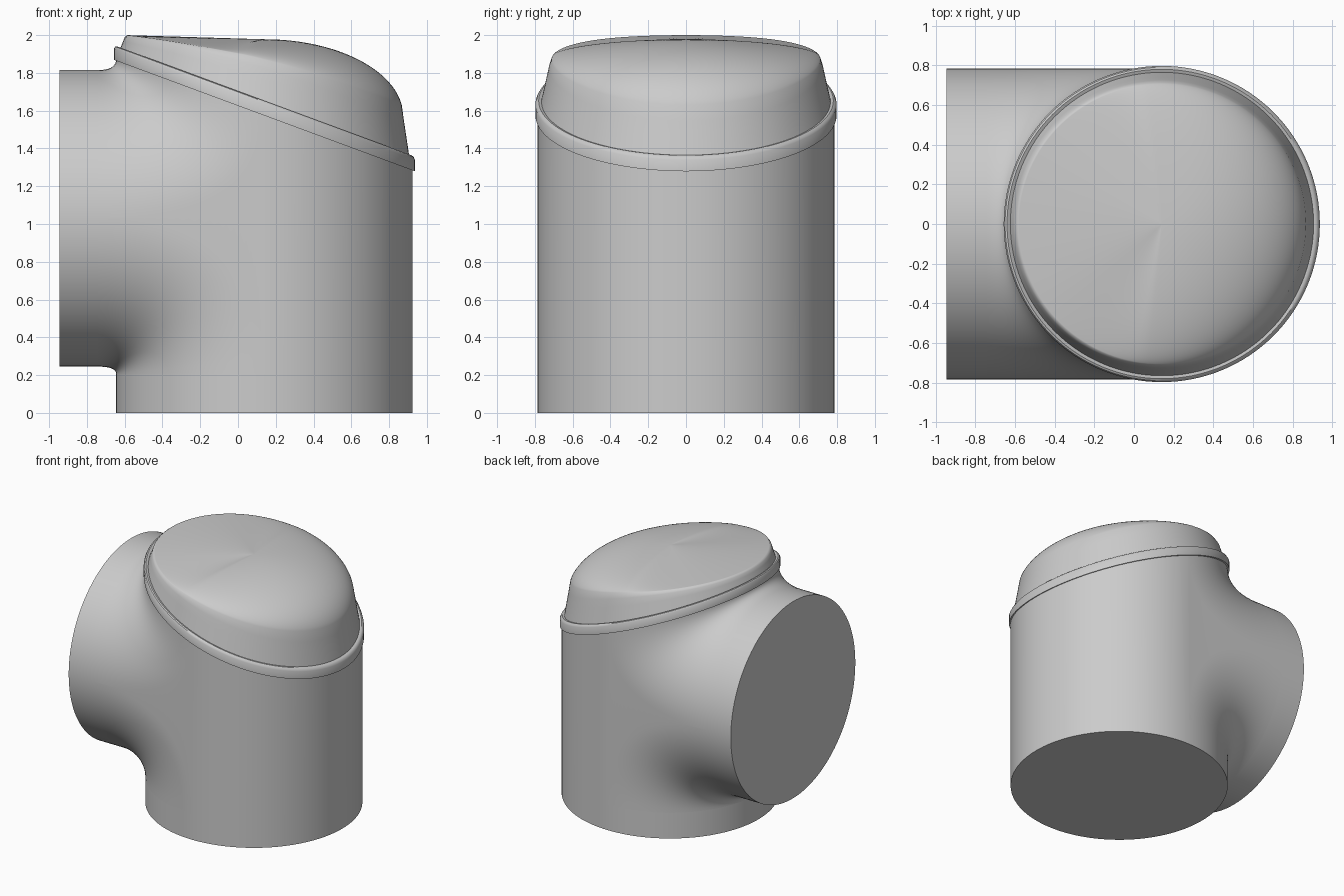
import bpy, bmesh
from math import sin, cos, pi, sqrt, radians

if "Cube" in bpy.data.objects:
    bpy.data.objects.remove(bpy.data.objects["Cube"], do_unlink=True)

SEGS = 128
R = 0.785        # radius of both pipes
CX = 0.14        # axis of the upright pipe
CZ = 1.03        # axis of the side pipe
COLLAR_X = -0.74  # where the side pipe starts to flare
COLLAR_Z = 0.205  # where the upright pipe starts to flare

grey = bpy.data.materials.new("plain_grey")
grey.use_nodes = True
grey.diffuse_color = (0.6, 0.6, 0.6, 1)
grey.node_tree.nodes["Principled BSDF"].inputs["Base Color"].default_value = (0.6, 0.6, 0.6, 1)


def loft(name, rings, cap_start=False, cap_end=False, wrap=False, angle=35):
    """Skin a list of closed rings with quads."""
    bm = bmesh.new()
    rows = [[bm.verts.new(p) for p in ring] for ring in rings]
    pairs = list(zip(rows, rows[1:])) + ([(rows[-1], rows[0])] if wrap else [])
    for a, b in pairs:
        for i in range(len(a)):
            j = (i + 1) % len(a)
            bm.faces.new((a[i], a[j], b[j], b[i]))
    if cap_start:
        bm.faces.new(rows[0][::-1])
    if cap_end:
        bm.faces.new(rows[-1])
    bmesh.ops.remove_doubles(bm, verts=bm.verts, dist=0.00005)
    bmesh.ops.recalc_face_normals(bm, faces=bm.faces)
    mesh = bpy.data.meshes.new(name)
    bm.to_mesh(mesh)
    bm.free()
    mesh.materials.append(grey)
    mesh.shade_smooth()
    mesh.set_sharp_from_angle(angle=radians(angle))
    ob = bpy.data.objects.new(name, mesh)
    bpy.context.collection.objects.link(ob)
    return ob


def slant(x):
    """Height of the sloping cut across the upright pipe."""
    return 1.87 - 0.37 * (x + 0.66)


def upright_ring(radius, height):
    """Ring round the upright axis; height is a function of x."""
    pts = []
    for i in range(SEGS):
        a = 2 * pi * i / SEGS
        x = CX + radius * cos(a)
        pts.append((x, radius * sin(a), height(x)))
    return pts


def side_ring(x):
    return [(x, R * sin(2 * pi * i / SEGS), CZ + R * cos(2 * pi * i / SEGS))
            for i in range(SEGS)]


# Upright pipe with a sloping top
loft("upright_pipe", [upright_ring(R, lambda x: 0),
                      upright_ring(R, lambda x: COLLAR_Z),
                      upright_ring(R, lambda x: slant(x) + 0.03)], True, True)

# Side pipe stub
loft("side_pipe", [side_ring(-0.945), side_ring(COLLAR_X)], True)

# Flared junction: each column curves from the side collar to the upright pipe
columns = []
half = SEGS // 2
for sign, start in ((1, -pi / 2), (-1, pi / 2)):
    for i in range(half + 1):
        a = start + pi * i / half
        rise = abs(cos(a))
        columns.append((R * sin(a), CX - R * rise, CZ + sign * R * rise, sign))
junction = []
STEPS = 20
for k in range(STEPS + 1):
    t = k / STEPS
    ring = []
    for y, xi, zi, sign in columns:
        end = slant(xi) + 0.01 if sign > 0 else COLLAR_Z
        u, v, w = (1 - t) ** 2, 2 * t * (1 - t), t * t
        ring.append((u * COLLAR_X + (v + w) * xi, y, (u + v) * zi + w * end))
    junction.append(ring)
loft("flared_junction", junction)

# Sloping rim band with a rounded upper lip
band = [(0.76, 0.0), (0.797, 0.0), (0.797, 0.06), (0.79, 0.073),
        (0.78, 0.078), (0.768, 0.075), (0.755, 0.07)]
loft("rim_band", [upright_ring(r, lambda x, h=h: slant(x) + h) for r, h in band],
     wrap=True)


# Domed lid: tapering wall, soft shoulder, then a crown lowest away from the stub
def lid_point(a, stage, value):
    c = cos(a)
    top_r = 0.72 + 0.015 * c * c
    top_z = 1.85 - 0.215 * c - 0.065 * c * c
    if stage == "wall":
        r = 0.768 + (top_r - 0.768) * value
        base = slant(CX + 0.768 * c) + 0.06
        z = base + (top_z - base) * value
    else:
        drop = 1.978 - top_z
        w = min(1, max(0, drop / 0.1))
        r = top_r * value
        z = top_z + drop * (w * sqrt(1 - value * value) + (1 - w) * (1 - value))
    return (CX + r * c, r * sin(a), z)


DOME = 28
stages = [("wall", v) for v in (0, 0.3, 0.6, 0.88)]
stages += [("dome", cos(0.15 + (pi / 2 - 0.16) * k / DOME)) for k in range(DOME + 1)]
loft("domed_lid", [[lid_point(2 * pi * i / SEGS, s, v) for i in range(SEGS)]
                   for s, v in stages], cap_end=True, angle=70)
